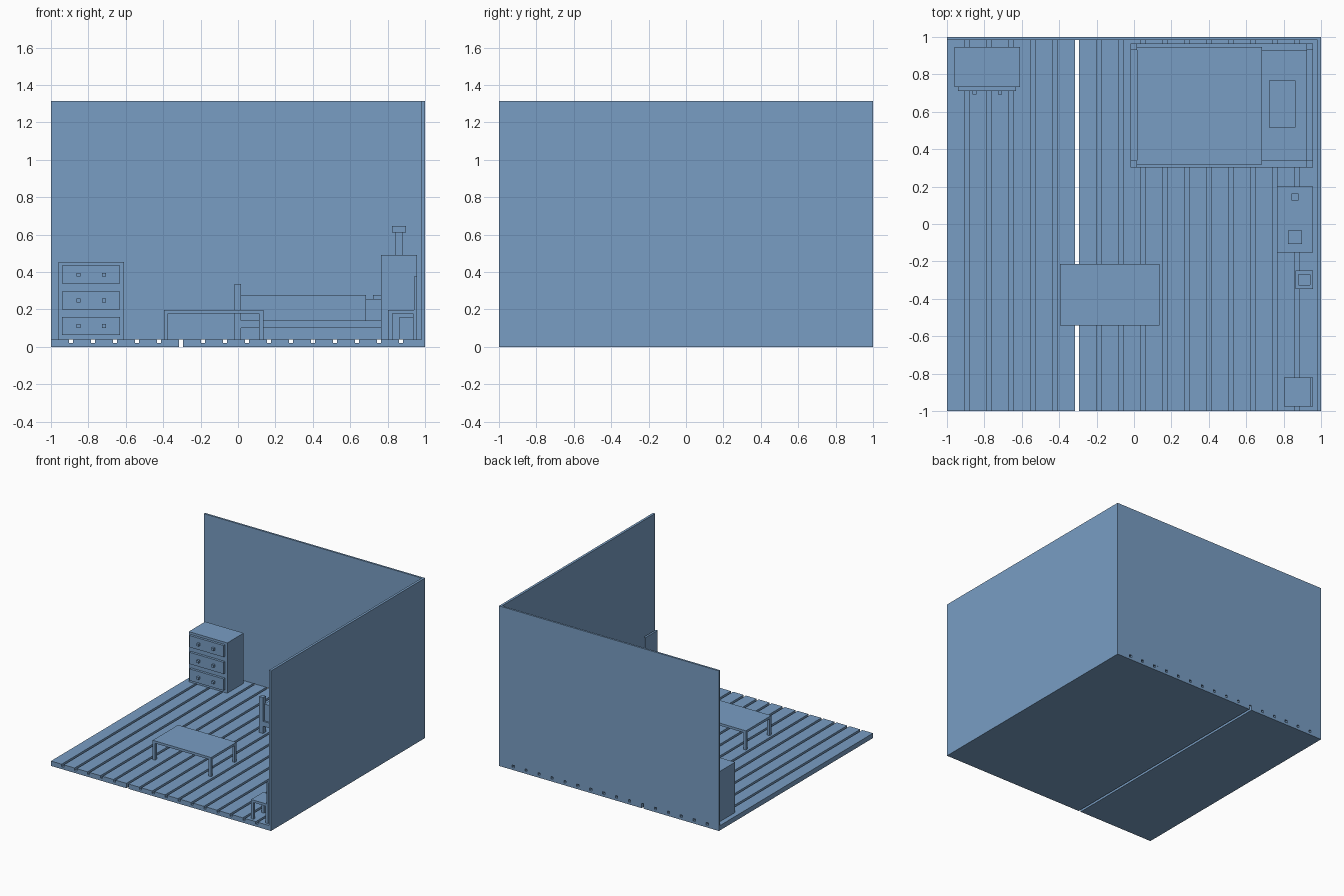
import bpy
import bmesh

cube = bpy.data.objects.get("Cube")
if cube:
    bpy.data.objects.remove(cube, do_unlink=True)

# Single flat colour
blue = bpy.data.materials.new("soft_blue")
blue.use_nodes = True
BLUE = (0.19, 0.34, 0.55, 1.0)
blue.diffuse_color = BLUE
blue.node_tree.nodes["Principled BSDF"].inputs["Base Color"].default_value = BLUE


def boxes(name, *bounds):
    """One object made of boxes, each given as (x0, x1, y0, y1, z0, z1)."""
    bm = bmesh.new()
    for x0, x1, y0, y1, z0, z1 in bounds:
        verts = bmesh.ops.create_cube(bm, size=1)["verts"]
        bmesh.ops.scale(bm, vec=(x1 - x0, y1 - y0, z1 - z0), verts=verts)
        bmesh.ops.translate(bm, vec=((x0 + x1) / 2, (y0 + y1) / 2, (z0 + z1) / 2), verts=verts)
    mesh = bpy.data.meshes.new(name)
    bm.to_mesh(mesh)
    bm.free()
    mesh.materials.append(blue)
    obj = bpy.data.objects.new(name, mesh)
    bpy.context.collection.objects.link(obj)
    return obj


def corner_posts(name, x0, x1, y0, y1, z0, z1, w):
    """Four square posts set in the corners of a rectangle."""
    boxes(name, *[(x, x + w, y, y + w, z0, z1)
                  for x in (x0, x1 - w) for y in (y0, y1 - w)])


FLOOR = 0.04
WALL = 0.98      # inner face of the walls
HEIGHT = 1.315

# Floor: two slabs split by a through gap, with planks on top
gaps = [-0.893 + 0.1176 * k for k in range(16)]
half = 0.010
boxes("floor_base",
      (-1, gaps[5] - half, -1, 1, 0, 0.02),
      (gaps[5] + half, WALL, -1, 1, 0, 0.02))
starts = [-1] + [g + half for g in gaps]
ends = [g - half for g in gaps] + [WALL]
boxes("floor_planks", *[(a, b, -1, 1, 0.02, FLOOR) for a, b in zip(starts, ends)])

# Walls
boxes("back_wall", (-1, WALL, 0.984, 1, FLOOR, HEIGHT))
boxes("left_wall", (WALL, 1, -1, 1, 0, HEIGHT))

# Dresser with three drawers and paired knobs
boxes("dresser_body", (-0.96, -0.61, 0.732, 0.945, FLOOR, 0.453))
for i, z in enumerate((0.112, 0.248, 0.386)):
    boxes(f"dresser_drawer_{i + 1}", (-0.94, -0.63, 0.712, 0.732, z - 0.048, z + 0.048))
    boxes(f"dresser_knobs_{i + 1}", *[(x - 0.01, x + 0.01, 0.692, 0.712, z - 0.01, z + 0.01)
                                      for x in (-0.853, -0.717)])

# Low table
boxes("table_top", (-0.395, 0.135, -0.543, -0.213, 0.178, 0.198))
corner_posts("table_legs", -0.395, 0.135, -0.543, -0.213, FLOOR, 0.178, 0.022)

# Bed: posts, rails, headboard, bedding
X0, X1, Y0, Y1, P = -0.02, 0.957, 0.303, 0.965, 0.036
corner_posts("bed_posts", X0, X1, Y0, Y1, FLOOR, 0.335, P)
boxes("bed_side_rails", *[(X0 + P, X1 - P, y, y + P, 0.10, 0.14) for y in (Y0, Y1 - P)])
boxes("bed_foot_rail", (X0, X0 + P, Y0 + P, Y1 - P, 0.10, 0.14))
boxes("bed_headboard", (X1 - P, X1, Y0 + P, Y1 - P, 0.10, 0.30))
boxes("mattress", (X0 + P, X1 - P, Y0 + P, Y1 - P, 0.10, 0.256))
boxes("blanket", (0.016, 0.684, 0.318, 0.947, 0.14, 0.277))
boxes("pillow", (0.722, 0.863, 0.515, 0.767, 0.256, 0.277))

# Cabinet with lamp and a small cup
boxes("cabinet_body", (0.765, 0.957, -0.153, 0.2, FLOOR, 0.474))
boxes("cabinet_top", (0.765, 0.957, -0.153, 0.2, 0.474, 0.492))
boxes("lamp_stem", (0.842, 0.879, -0.09, -0.053, 0.492, 0.612))
boxes("lamp_shade", (0.824, 0.898, -0.108, -0.034, 0.612, 0.647))
boxes("cup", (0.842, 0.879, 0.126, 0.163, 0.492, 0.55))

# Open waste bin
bx0, bx1, by0, by1, t, u, top = 0.864, 0.957, -0.347, -0.248, 0.016, 0.022, 0.16
boxes("waste_bin",
      (bx0, bx1, by0, by1, FLOOR, 0.06),
      (bx0, bx0 + t, by0, by1, 0.06, top), (bx1 - t, bx1, by0, by1, 0.06, top),
      (bx0 + t, bx1 - t, by0, by0 + u, 0.06, top), (bx0 + t, bx1 - t, by1 - u, by1, 0.06, top))

# Chair
boxes("chair_seat", (0.803, 0.957, -0.977, -0.82, 0.178, 0.198))
corner_posts("chair_legs", 0.803, 0.957, -0.977, -0.82, FLOOR, 0.178, 0.022)
boxes("chair_back", (0.941, 0.957, -0.977, -0.82, 0.198, 0.375))
